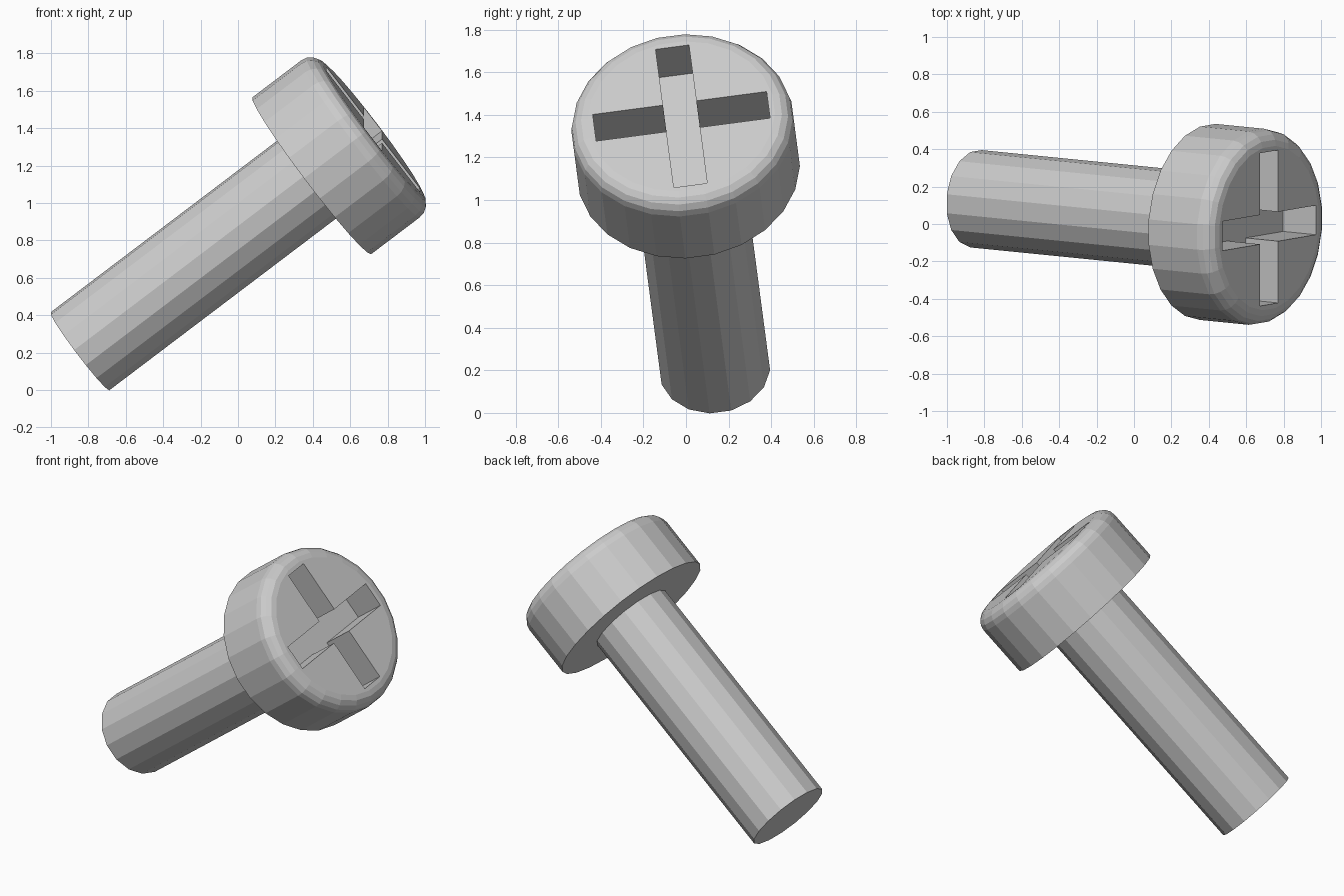
import bpy, bmesh
from math import pi, sin, cos
from mathutils import Matrix, Vector

if "Cube" in bpy.data.objects:
    bpy.data.objects.remove(bpy.data.objects["Cube"])

# Tilted screw axis and its placement frame
d = Vector((0.795, -0.0795, 0.602)).normalized()
a = Vector((0, 0.991, 0.131)).normalized()
b = d.cross(a).normalized()
a = b.cross(d)
FRAME = Matrix.Translation((-0.845, 0.135, 0.207)) @ Matrix((a, b, d)).transposed().to_4x4()

HEAD_BASE, HEAD_TOP, HEAD_R, ROUND = 1.56, 1.972, 0.526, 0.085


def make(name, bm):
    bmesh.ops.recalc_face_normals(bm, faces=bm.faces)
    mesh = bpy.data.meshes.new(name)
    bm.to_mesh(mesh)
    bm.free()
    ob = bpy.data.objects.new(name, mesh)
    bpy.context.collection.objects.link(ob)
    ob.matrix_world = FRAME
    return ob


def lathe(name, profile, sides):
    """Closed stack of rings from (radius, height) points."""
    bm = bmesh.new()
    angles = [2 * pi * (i + 0.5) / sides for i in range(sides)]
    rings = [[bm.verts.new((r * cos(t), r * sin(t), z)) for t in angles] for r, z in profile]
    for lo, hi in zip(rings, rings[1:]):
        for i in range(sides):
            j = (i + 1) % sides
            bm.faces.new((lo[i], lo[j], hi[j], hi[i]))
    bm.faces.new(rings[0])
    bm.faces.new(rings[-1])
    return make(name, bm)


# Shaft
lathe("shaft", [(0.262, 0), (0.262, HEAD_BASE + 0.01)], 16)

# Head with rounded top rim
rim = [(HEAD_R - ROUND + ROUND * cos(k * pi / 8), HEAD_TOP - ROUND + ROUND * sin(k * pi / 8))
       for k in range(5)]
head = lathe("head", [(HEAD_R, HEAD_BASE)] + rim, 24)

# Cross-shaped drive slot cutter
L, W, DEPTH = 0.412, 0.079, 0.22
corner = [(L, -W), (L, W), (W, W)]
bm = bmesh.new()
outline = []
for q in range(4):
    turn = Matrix.Rotation(q * pi / 2, 3, 'Z')
    outline += [bm.verts.new(turn @ Vector((x, y, HEAD_TOP - DEPTH))) for x, y in corner]
face = bm.faces.new(outline)
top = bmesh.ops.extrude_face_region(bm, geom=[face])
bmesh.ops.translate(bm, vec=(0, 0, DEPTH + 0.1),
                    verts=[v for v in top["geom"] if isinstance(v, bmesh.types.BMVert)])
cutter = make("slot_cutter", bm)
cutter.hide_render = True

cut = head.modifiers.new("drive_slot", 'BOOLEAN')
cut.operation, cut.solver, cut.object = 'DIFFERENCE', 'EXACT', cutter
bpy.context.view_layer.objects.active = head
bpy.ops.object.modifier_apply(modifier=cut.name)
bpy.data.objects.remove(cutter)
